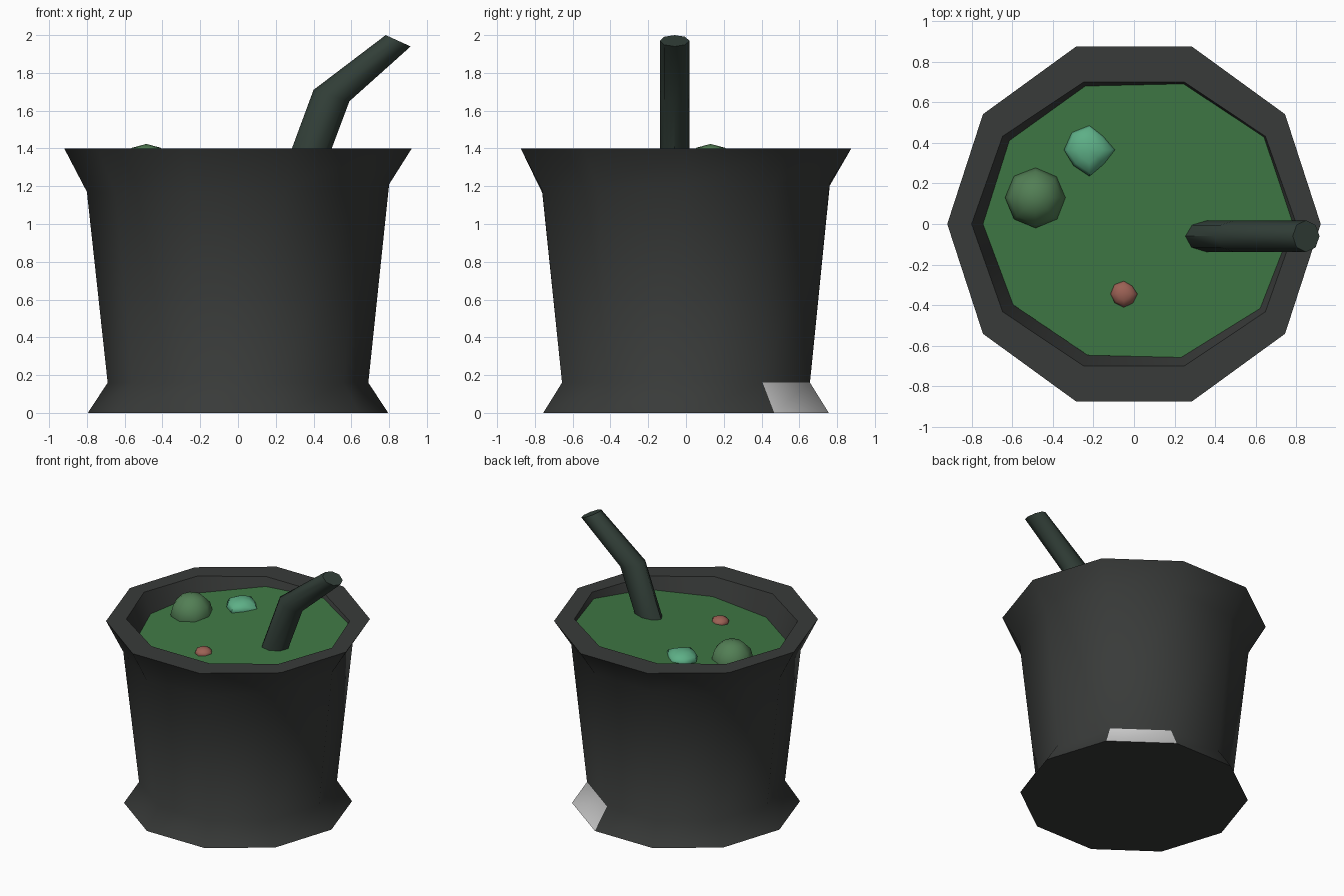
import bpy, bmesh, math
from math import cos, sin, radians
from mathutils import Vector

if "Cube" in bpy.data.objects:
    bpy.data.objects.remove(bpy.data.objects["Cube"])


def material(name, rgb):
    m = bpy.data.materials.new(name)
    m.diffuse_color = (*rgb, 1)
    m.use_nodes = True
    m.node_tree.nodes["Principled BSDF"].inputs["Base Color"].default_value = m.diffuse_color
    return m


def loft(bm, rings):
    """Skin a list of equally sized vertex rings with quads."""
    loops = [[bm.verts.new(p) for p in ring] for ring in rings]
    n = len(loops[0])
    for a, b in zip(loops, loops[1:]):
        for i in range(n):
            j = (i + 1) % n
            bm.faces.new((a[i], a[j], b[j], b[i]))
    return loops


def finish(name, bm, mats, angle=45):
    me = bpy.data.meshes.new(name)
    bm.to_mesh(me)
    bm.free()
    ob = bpy.data.objects.new(name, me)
    bpy.context.collection.objects.link(ob)
    for m in mats:
        me.materials.append(m)
    bpy.ops.object.select_all(action='DESELECT')
    ob.select_set(True)
    bpy.context.view_layer.objects.active = ob
    bpy.ops.object.shade_smooth_by_angle(angle=radians(angle))
    return ob


def decagon(rx, ry, height):
    pts = [(rx * cos(radians(36 * i)), ry * sin(radians(36 * i))) for i in range(10)]
    return [(x, y, height(x, y)) for x, y in pts]


def level(z, sx=0.0, sy=0.0):
    return lambda x, y: z + sx * x + sy * y


liquid_level = level(1.30, 0.07, 0.075)

# Vessel: flared base, tapered wall, flared rim, oval opening
bm = bmesh.new()
profile = [(0.795, 0.795, level(0)),
           (0.69, 0.69, level(0.16)),
           (0.80, 0.80, level(1.19, 0.025, 0.025)),
           (0.92, 0.92, level(1.40)),
           (0.80, 0.736, level(1.40)),
           (0.71, 0.655, level(1.15))]
loops = loft(bm, [decagon(*p) for p in profile])
bm.faces.new(loops[0][::-1])
bm.faces.new(loops[-1])
bm.faces.ensure_lookup_table()
bm.faces[1].material_index = 1  # pale panel on the base skirt
finish("vessel", bm, [material("dark_iron", (0.04, 0.043, 0.041)),
                      material("pale_panel", (0.7, 0.7, 0.7))])

# Liquid surface, slightly tilted, following the tapered wall
bm = bmesh.new()
rim = []
for x, y, z in decagon(0.80, 0.736, liquid_level):
    k = 1 - 0.45 * (1.40 - z)
    rim.append(bm.verts.new((x * k, y * k, liquid_level(x * k, y * k))))
bm.faces.new(rim)
finish("liquid", bm, [material("liquid_green", (0.05, 0.19, 0.06))])

# Bent handle: oval rings along the path, in the xz plane
bm = bmesh.new()
path = [((0.335, 1.25), (0.105, 0.0)),
        ((0.495, 1.68), (0.095, -0.03)),
        ((0.848, 1.97), (0.066, -0.03))]
rings = []
for (cx, cz), (hx, hz) in path:
    rings.append([(cx + hx * cos(t), -0.06 + 0.078 * sin(t), cz + hz * cos(t))
                  for t in (i * math.pi / 4 for i in range(8))])
loops = loft(bm, rings)
bm.faces.new(loops[0][::-1])
bm.faces.new(loops[-1])
finish("bent_handle", bm, [material("handle_green", (0.032, 0.05, 0.04))], 50)


# Floating lumps: low-poly spheres with optional uneven outline
def lump(name, x, y, radius, half_height, rgb, outline=(1,) * 8):
    bm = bmesh.new()
    bmesh.ops.create_uvsphere(bm, u_segments=8, v_segments=6, radius=1)
    c = Vector((x, y, liquid_level(x, y)))
    for v in bm.verts:
        seg = round(math.atan2(v.co.y, v.co.x) / (math.pi / 4)) % 8
        r = radius * outline[seg]
        v.co = c + Vector((v.co.x * r, v.co.y * r, v.co.z * half_height))
    finish(name, bm, [material(name + "_colour", rgb)], 60)


lump("bubble", -0.485, 0.13, 0.15, 0.148, (0.085, 0.21, 0.09))
lump("teal_lump", -0.22, 0.365, 0.125, 0.06, (0.11, 0.43, 0.24),
     (1.05, 0.8, 1.0, 0.97, 1.0, 0.88, 1.04, 0.8))
lump("red_lump", -0.05, -0.345, 0.066, 0.038, (0.33, 0.12, 0.09),
     (1.05, 0.9, 1.0, 1.0, 1.0, 0.95, 1.0, 0.95))
